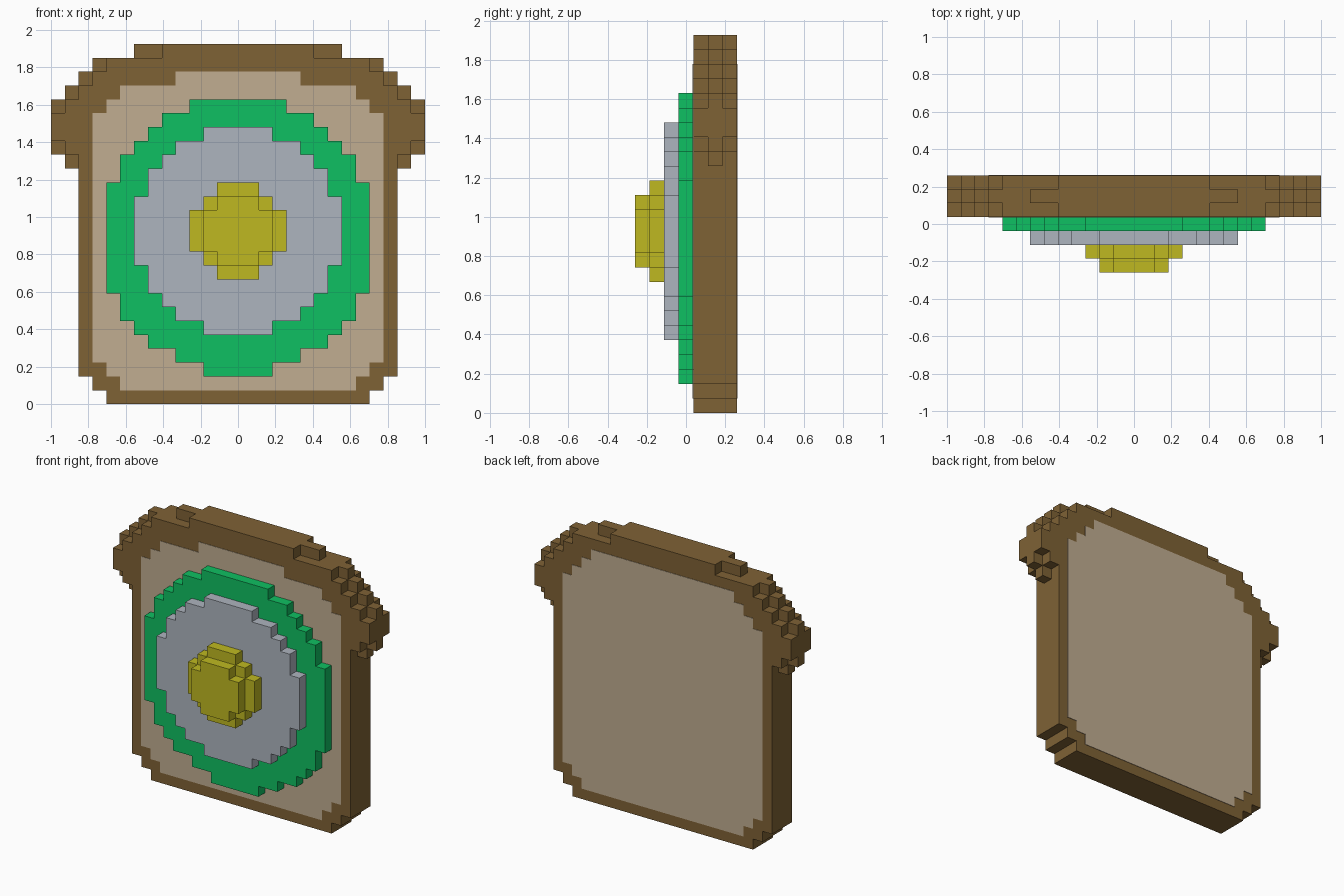
import bpy
import bmesh

cube = bpy.data.objects.get("Cube")
if cube:
    bpy.data.objects.remove(cube, do_unlink=True)

U = 2 / 27  # size of one block


def linear(c):
    c /= 255
    return c / 12.92 if c <= 0.04045 else ((c + 0.055) / 1.055) ** 2.4


def material(name, rgb):
    colour = (*[linear(c) for c in rgb], 1)
    mat = bpy.data.materials.new(name)
    mat.use_nodes = True
    mat.diffuse_color = colour
    bsdf = next(n for n in mat.node_tree.nodes if n.type == 'BSDF_PRINCIPLED')
    bsdf.inputs["Base Color"].default_value = colour
    bsdf.inputs["Roughness"].default_value = 0.9
    return mat


def add_slab(bm, bottom, steps, y0, y1):
    """Stepped, mirrored outline pushed from y0 to y1 (in blocks).
    steps: (half width, top row) pairs from the bottom up."""
    right, z = [], bottom
    for half, top in steps:
        right += [(half, z), (half, top)]
        z = top
    outline = right + [(-x, h) for x, h in reversed(right)]
    face = bm.faces.new([bm.verts.new((x * U, y0 * U, h * U)) for x, h in outline])
    ext = bmesh.ops.extrude_face_region(bm, geom=[face])
    moved = [v for v in ext["geom"] if isinstance(v, bmesh.types.BMVert)]
    bmesh.ops.translate(bm, verts=moved, vec=(0, (y1 - y0) * U, 0))


def part(name, mat, *slabs):
    bm = bmesh.new()
    for slab in slabs:
        add_slab(bm, *slab)
    bmesh.ops.recalc_face_normals(bm, faces=bm.faces[:])
    mesh = bpy.data.meshes.new(name)
    bm.to_mesh(mesh)
    bm.free()
    mesh.materials.append(mat)
    obj = bpy.data.objects.new(name, mesh)
    bpy.context.collection.objects.link(obj)
    return obj


brown = material("crust brown", (127, 98, 53))
tan = material("crumb tan", (193, 173, 145))
green = material("leaf green", (15, 192, 98))
grey = material("egg white grey", (174, 181, 191))
yellow = material("yolk yellow", (191, 185, 33))

# Bread: the middle layer bulges one block past the two outer layers
base = [(9.5, 1), (10.5, 2)]
outer = base + [(11.5, 18), (12.5, 19), (13.5, 21), (12.5, 22),
                (11.5, 23), (10.5, 24), (9.5, 25), (5.5, 26)]
middle = base + [(11.5, 17), (12.5, 18), (13.5, 22), (12.5, 23),
                 (11.5, 24), (10.5, 25), (7.5, 26)]
part("bread_crust", brown,
     (0, outer, 0.5, 1.5), (0, middle, 1.5, 2.5), (0, outer, 2.5, 3.5))

# Crumb: thin plates on both faces of the slice
crumb = [(8.5, 2), (9.5, 3), (10.5, 21), (9.5, 22), (8.5, 23)]
part("front_crumb", tan, (1, crumb + [(4.5, 24)], 0.46, 0.52))
part("back_crumb", tan, (1, crumb + [(7.5, 24)], 3.48, 3.54))

# Green leaf
part("leaf_layer", green,
     (2, [(2.5, 3), (4.5, 4), (6.5, 5), (7.5, 6), (8.5, 8), (9.5, 16),
          (8.5, 18), (7.5, 19), (6.5, 20), (5.5, 21), (3.5, 22)], -0.5, 0.5))

# Egg white
part("egg_white", grey,
     (5, [(2.5, 6), (4.5, 7), (5.5, 8), (6.5, 10), (7.5, 15),
          (6.5, 17), (5.5, 18), (4.5, 19), (2.5, 20)], -1.5, -0.5))

# Yolk in two shrinking layers
part("egg_yolk", yellow,
     (9, [(1.5, 10), (2.5, 11), (3.5, 14), (2.5, 15), (1.5, 16)], -2.5, -1.5),
     (10, [(1.5, 11), (2.5, 14), (1.5, 15)], -3.5, -2.5))
